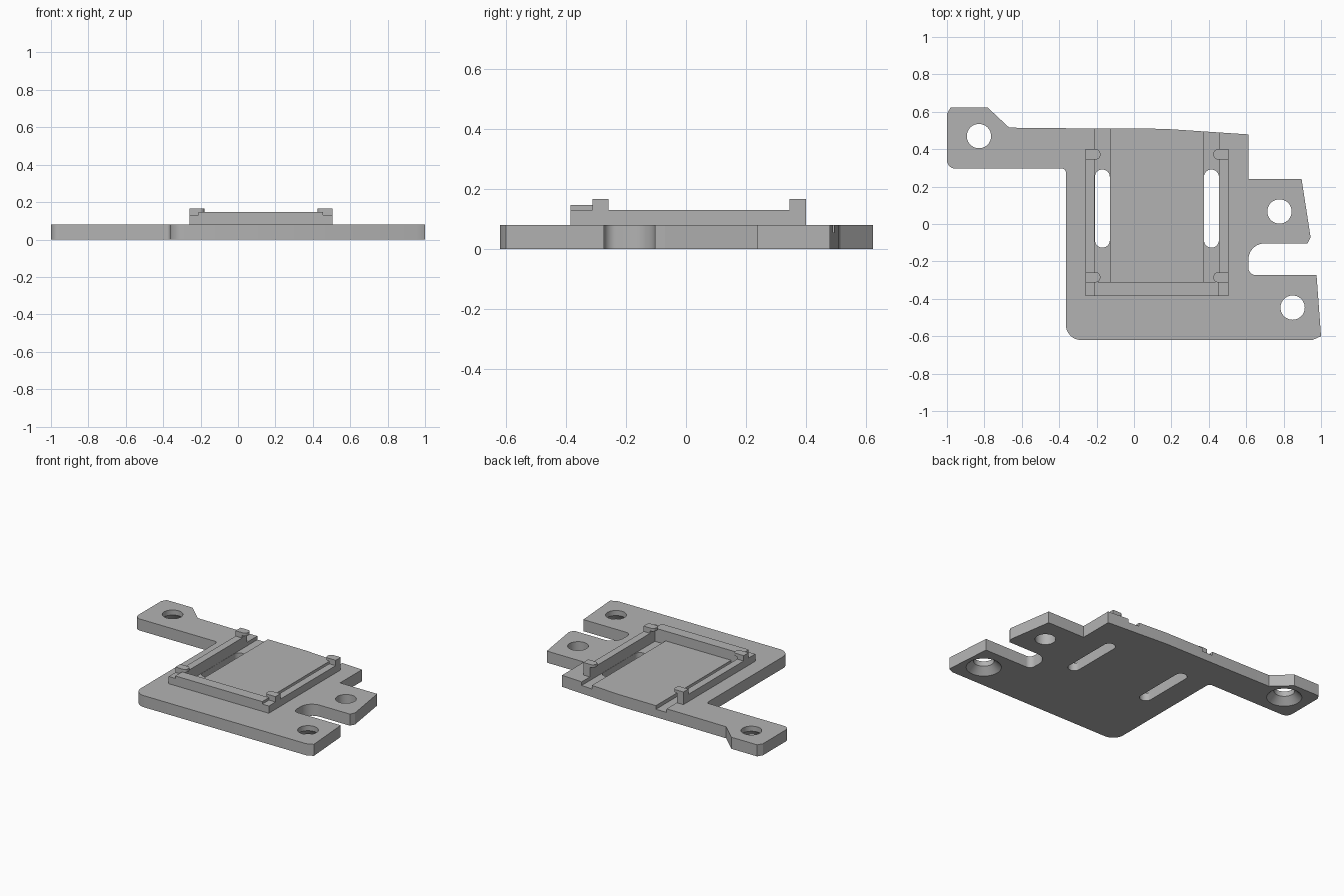
import bpy, bmesh, math
from mathutils import Vector

if "Cube" in bpy.data.objects:
    bpy.data.objects.remove(bpy.data.objects["Cube"], do_unlink=True)

PLATE, RAIL, BAR, CLIP = 0.08, 0.13, 0.147, 0.167   # top heights
MID = 0.1225                                        # centre line of the cradle

grey = bpy.data.materials.new("plain grey")
grey.use_nodes = True
grey.diffuse_color = (0.45, 0.45, 0.45, 1)
grey.node_tree.nodes["Principled BSDF"].inputs["Base Color"].default_value = grey.diffuse_color


def fillet(corners, steps=8):
    """Outline from (x, y, radius) corners."""
    out = []
    for i, (x, y, r) in enumerate(corners):
        p = Vector((x, y))
        if not r:
            out.append(p)
            continue
        u = (Vector(corners[i - 1][:2]) - p).normalized()
        v = (Vector(corners[(i + 1) % len(corners)][:2]) - p).normalized()
        half = u.angle(v) / 2
        centre = p + (u + v).normalized() * r / math.sin(half)
        t = r / math.tan(half)
        a, b = p + u * t - centre, p + v * t - centre
        out += [centre + a.lerp(b, k / steps).normalized() * r for k in range(steps + 1)]
    return out


def loft(name, rings):
    """Closed solid through matching rings of 3D points."""
    bm = bmesh.new()
    loops = [[bm.verts.new(p) for p in ring] for ring in rings]
    n = len(loops[0])
    for low, high in zip(loops, loops[1:]):
        for i in range(n):
            j = (i + 1) % n
            bm.faces.new((low[i], low[j], high[j], high[i]))
    bm.faces.new(loops[0])
    bm.faces.new(loops[-1])
    bmesh.ops.recalc_face_normals(bm, faces=bm.faces)
    mesh = bpy.data.meshes.new(name)
    bm.to_mesh(mesh)
    bm.free()
    mesh.materials.append(grey)
    ob = bpy.data.objects.new(name, mesh)
    bpy.context.collection.objects.link(ob)
    return ob


def prism(name, corners, z0, z1):
    pts = fillet(corners)
    return loft(name, [[(p.x, p.y, z) for p in pts] for z in (z0, z1)])


def rect(x0, x1, y0, y1, inner=0, outer=0):
    return [(x0, y0, inner), (x1, y0, outer), (x1, y1, outer), (x0, y1, inner)]


def side_rect(s, d0, d1, y0, y1, inner=0, outer=0):
    """Rectangle at distances d0..d1 from the cradle centre line."""
    return [(MID + s * x, y, r) for x, y, r in rect(d0, d1, y0, y1, inner, outer)]


def lathe(name, x, y, profile, n=40):
    return loft(name, [[(x + r * math.cos(math.tau * i / n), y + r * math.sin(math.tau * i / n), z)
                        for i in range(n)] for r, z in profile])


def activate(ob):
    bpy.ops.object.select_all(action='DESELECT')
    ob.select_set(True)
    bpy.context.view_layer.objects.active = ob


def cut(ob, cutter):
    cutter.hide_render = True
    mod = ob.modifiers.new("cut", 'BOOLEAN')
    mod.operation, mod.solver, mod.object = 'DIFFERENCE', 'EXACT', cutter
    activate(ob)
    bpy.ops.object.modifier_apply(modifier=mod.name)
    bpy.data.objects.remove(cutter, do_unlink=True)


# Base plate with its arm and two tabs
plate = prism("base_plate", [
    (-1, 0.296, 0.045), (-1, 0.59, 0), (-0.98, 0.623, 0), (-0.783, 0.623, 0),
    (-0.667, 0.515, 0), (-0.377, 0.512, 0), (0.16, 0.509, 0), (0.612, 0.479, 0),
    (0.612, 0.24, 0), (0.896, 0.24, 0), (0.944, -0.07, 0), (0.928, -0.104, 0),
    (0.612, -0.104, 0.085), (0.612, -0.273, 0.038), (0.976, -0.273, 0),
    (1, -0.6, 0), (0.955, -0.62, 0), (-0.364, -0.62, 0.08), (-0.364, 0.296, 0.02),
], 0, PLATE)

# Grooves and long slots beside the raised centre
for s in (-1, 1):
    cut(plate, prism("groove_cutter", side_rect(s, 0.2505, 0.3325, -0.31, 0.8), 0.055, 0.2))
    cut(plate, prism("slot_cutter", side_rect(s, 0.252, 0.331, -0.126, 0.291, 0.038, 0.038), -0.1, 0.2))

# Screw holes, two of them countersunk from below
for x, y, sunk in ((-0.829, 0.47, True), (0.778, 0.067, False), (0.848, -0.447, True)):
    profile = [(0.065, -0.1), (0.065, 0.2)]
    if sunk:
        profile = [(0.13, -0.02), (0.065, 0.045), (0.065, 0.2)]
    cut(plate, lathe("hole_cutter", x, y, profile))

# Cradle: front bar, side rails and clips
parts = [plate, prism("front_bar", rect(MID - 0.3325, MID + 0.3325, -0.385, -0.31), PLATE, BAR)]
for s, side in ((-1, "right"), (1, "left")):
    parts.append(prism(side + "_rail", side_rect(s, 0.3325, 0.3825, -0.385, 0.4), PLATE, RAIL))
    for end, y0, y1 in (("front", -0.312, -0.258), ("back", 0.345, 0.4)):
        name = f"{side}_{end}_clip"
        parts.append(prism(name + "_post", side_rect(s, 0.3325, 0.3825, y0, y1), RAIL, BAR))
        parts.append(prism(name, side_rect(s, 0.3025, 0.3825, y0, y1, 0.024), BAR, CLIP))

for ob in parts:
    activate(ob)
    bpy.ops.object.shade_smooth_by_angle(angle=math.radians(30))
